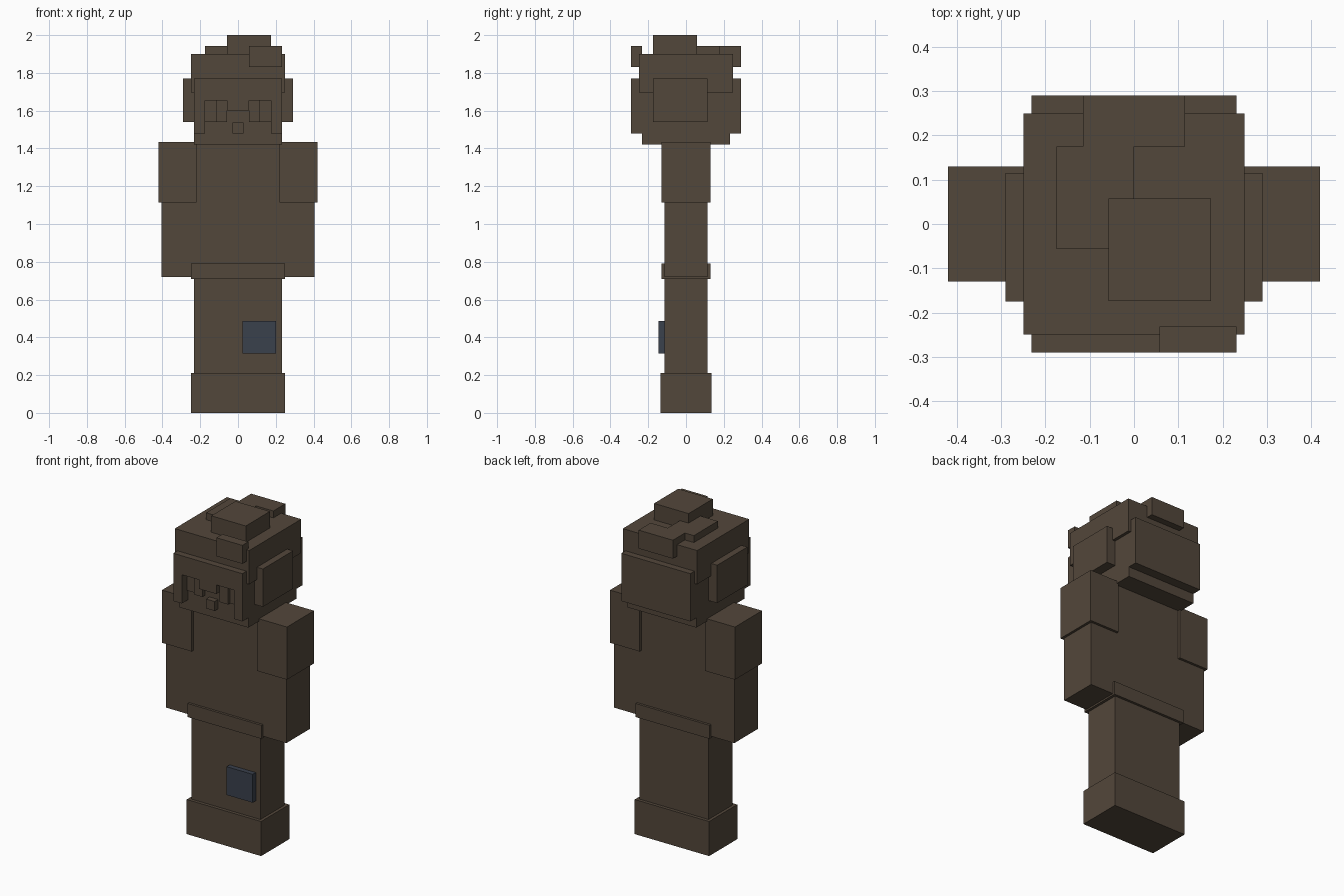
import bpy
import bmesh

default = bpy.data.objects.get("Cube")
if default:
    bpy.data.objects.remove(default, do_unlink=True)


def material(name, rgb):
    mat = bpy.data.materials.new(name)
    mat.use_nodes = True
    mat.diffuse_color = (*rgb, 1)
    mat.node_tree.nodes["Principled BSDF"].inputs["Base Color"].default_value = (*rgb, 1)
    return mat


BROWN = material("dark brown", (0.086, 0.063, 0.043))
BLUE = material("slate blue", (0.042, 0.052, 0.073))


def finish(name, bm, mat):
    bmesh.ops.recalc_face_normals(bm, faces=bm.faces)
    mesh = bpy.data.meshes.new(name)
    bm.to_mesh(mesh)
    bm.free()
    mesh.materials.append(mat)
    obj = bpy.data.objects.new(name, mesh)
    bpy.context.collection.objects.link(obj)
    return obj


def box(name, x, y, z, mat=BROWN):
    """Block spanning the given (low, high) ranges."""
    bm = bmesh.new()
    bmesh.ops.create_cube(bm, size=1)
    for v in bm.verts:
        v.co = [(r[0] + r[1]) / 2 + c * (r[1] - r[0]) for r, c in zip((x, y, z), v.co)]
    return finish(name, bm, mat)


def pair(name, x, y, z):
    """A left block and its mirrored right block."""
    box("left_" + name, x, y, z)
    box("right_" + name, (-x[1], -x[0]), y, z)


def sym(r):
    return (-r, r)


HEAD = 0.232
BODY = 0.115

# Lower body
box("boots", sym(0.25), sym(0.135), (0, 0.21))
pair("leg", (0, HEAD), sym(BODY), (0.21, 0.72))
box("knee_patch", (0.025, 0.2), (-0.145, -BODY), (0.315, 0.487), BLUE)
box("belt", sym(0.248), sym(0.13), (0.71, 0.792))

# Upper body
box("torso", sym(HEAD), sym(BODY), (0.72, 1.43))
pair("arm", (HEAD, 0.405), sym(BODY), (0.72, 1.43))
pair("shoulder", (0.22, 0.42), sym(0.13), (1.115, 1.435))

# Head and hair
box("head", sym(HEAD), sym(HEAD), (1.42, 1.88))
box("hair_cap", sym(0.25), sym(0.25), (1.695, 1.9))
pair("side_hair", (HEAD, 0.29), (-0.175, BODY), (1.54, 1.77))
box("back_hair", sym(HEAD), (HEAD, 0.29), (1.48, 1.77))
box("top_tuft", (-0.058, 0.174), (-0.174, 0.058), (1.9, 2.0))
box("crown_tuft", (-0.175, 0), (-0.056, 0.175), (1.9, 1.942))
box("back_tuft", sym(BODY), (0.175, 0.29), (1.83, 1.942))
box("front_tuft", (0.058, HEAD), (-0.29, -HEAD), (1.83, 1.942))

# Fringe cut around the face, extruded from a mirrored outline
half = [(HEAD, 1.77), (HEAD, 1.48), (0.175, 1.48), (0.175, 1.655), (0.058, 1.655), (0.058, 1.6)]
outline = half + [(-x, z) for x, z in reversed(half)]
bm = bmesh.new()
face = bm.faces.new([bm.verts.new((x, -0.29, z)) for x, z in outline])
ext = bmesh.ops.extrude_face_region(bm, geom=[face], use_keep_orig=True)
new_verts = [g for g in ext["geom"] if isinstance(g, bmesh.types.BMVert)]
bmesh.ops.translate(bm, verts=new_verts, vec=(0, 0.058, 0))
finish("fringe", bm, BROWN)

# Face
pair("eye_white", (BODY, 0.175), (-0.24, -HEAD), (1.54, 1.655))
pair("pupil", (0.058, BODY), (-0.26, -HEAD), (1.54, 1.655))
box("nose", sym(0.029), (-0.265, -HEAD), (1.48, 1.537))
